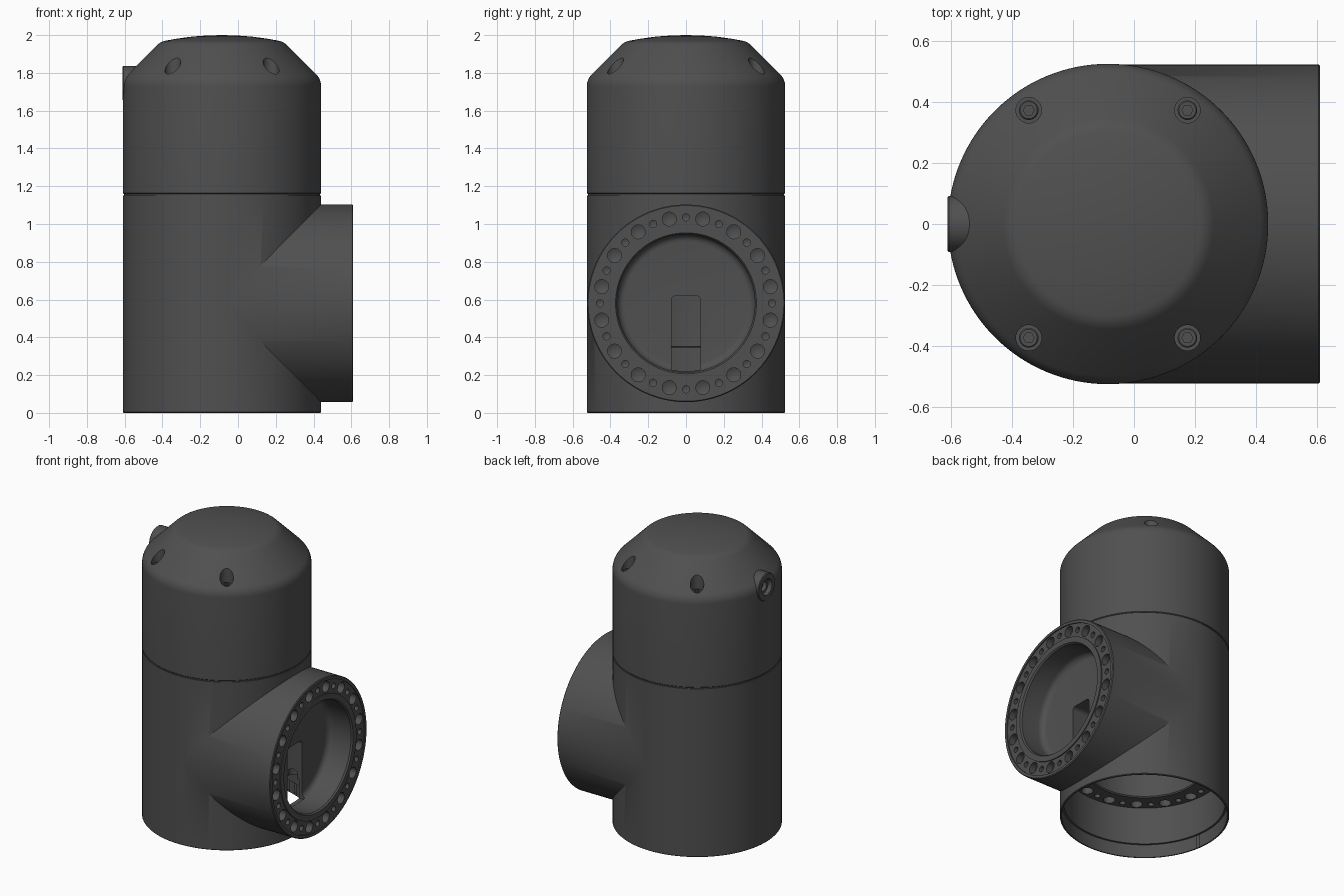
import bpy, bmesh, math
from mathutils import Matrix, Vector

if "Cube" in bpy.data.objects:
    bpy.data.objects.remove(bpy.data.objects["Cube"])

CX = -0.085          # axis of the upright housing
TZ = 0.58            # axis height of the side branch
SIDE = Matrix.Translation((0, 0, TZ)) @ Matrix.Rotation(math.pi / 2, 4, 'Y')
UP = Matrix.Translation((CX, 0, 0))

grey = bpy.data.materials.new("dark_grey")
grey.diffuse_color = (0.08, 0.08, 0.08, 1)
grey.use_nodes = True
grey.node_tree.nodes["Principled BSDF"].inputs["Base Color"].default_value = grey.diffuse_color


def add_lathe(bm, profile, matrix, steps):
    """Spin (radius, height) points about local z into a closed solid."""
    part = bmesh.new()
    vs = [part.verts.new((r, 0, h)) for r, h in profile]
    es = [part.edges.new(p) for p in zip(vs, vs[1:])]
    bmesh.ops.spin(part, geom=vs + es, cent=(0, 0, 0), axis=(0, 0, 1),
                   angle=2 * math.pi, steps=steps, use_duplicate=False)
    bmesh.ops.remove_doubles(part, verts=part.verts, dist=1e-5)
    bmesh.ops.recalc_face_normals(part, faces=part.faces)
    part.transform(matrix)
    tmp = bpy.data.meshes.new("tmp")
    part.to_mesh(tmp)
    part.free()
    bm.from_mesh(tmp)
    bpy.data.meshes.remove(tmp)


def make(name, bm):
    me = bpy.data.meshes.new(name)
    bm.to_mesh(me)
    bm.free()
    ob = bpy.data.objects.new(name, me)
    bpy.context.collection.objects.link(ob)
    me.materials.append(grey)
    return ob


def lathe(name, profile, matrix, steps=128):
    bm = bmesh.new()
    add_lathe(bm, profile, matrix, steps)
    return make(name, bm)


def boolean(ob, tool, op='DIFFERENCE'):
    tool.hide_render = True
    mod = ob.modifiers.new(op, 'BOOLEAN')
    mod.operation, mod.solver, mod.object = op, 'EXACT', tool
    bpy.context.view_layer.objects.active = ob
    bpy.ops.object.modifier_apply(modifier=mod.name)
    bpy.data.objects.remove(tool)


def bolt_circle(name, matrix, face, direction):
    """Alternating large and small conical-bottomed holes in a flange."""
    bm = bmesh.new()
    for i in range(32):
        a = i * math.pi / 16
        r, depth = (0.037, 0.045) if i % 2 else (0.019, 0.03)
        prof = [(0, -0.02 * direction), (r, -0.02 * direction),
                (r, depth * direction), (0, (depth + r * 0.5) * direction)]
        spot = Matrix.Translation((0.455 * math.cos(a), 0.455 * math.sin(a), face))
        add_lathe(bm, prof, matrix @ spot, 24)
    return make(name, bm)


def arc(cr, ch, rad, a0, a1, n=6):
    """Points of a rounded corner in a profile."""
    return [(cr + rad * math.cos(math.radians(a0 + (a1 - a0) * i / n)),
             ch + rad * math.sin(math.radians(a0 + (a1 - a0) * i / n)))
            for i in range(n + 1)]


# upright housing with the side branch
base = lathe("housing_base", [(0, 0), (0.521, 0), (0.525, 0.004), (0.525, 1.152),
                              (0.519, 1.152), (0.519, 1.159), (0, 1.159)], UP)
branch = lathe("side_branch", [(0, -0.06), (0.523, -0.06), (0.523, 0.605), (0.518, 0.61),
                               (0.5, 0.61), (0.5, 0.603), (0.41, 0.603), (0.41, 0.61),
                               (0.372, 0.61), (0, 0.61)], SIDE)
boolean(base, branch, 'UNION')

# stepped cavity open at the bottom
boolean(base, lathe("cavity_cutter", [(0, -0.1), (0.513, -0.1), (0.513, 0.09), (0.5, 0.09),
                                      (0.5, 0.345), (0.372, 0.345), (0.365, 0.352)]
                    + arc(0.325, 0.66, 0.04, 0, 90) + [(0, 0.70)], UP))

# blind bore in the branch, rounded at its floor
boolean(base, lathe("bore_cutter", [(0, 0.43)] + arc(0.325, 0.47, 0.04, -90, 0)
                    + [(0.365, 0.60), (0.377, 0.615), (0.377, 0.7), (0, 0.7)], SIDE))

# cable slot joining the bore and the cavity
bm = bmesh.new()
bmesh.ops.create_cube(bm, size=1)
bm.transform(Matrix.Translation((0.36, 0, 0.4185)) @ Matrix.Diagonal((0.18, 0.156, 0.403, 1)))
top = [e for e in bm.edges if all(v.co.z > 0.6 for v in e.verts)
       and abs(e.verts[0].co.y - e.verts[1].co.y) < 1e-4]
bmesh.ops.bevel(bm, geom=top, offset=0.025, segments=5, affect='EDGES', profile=0.5)
boolean(base, make("slot_cutter", bm))

# bolt circles of both flanges
boolean(base, bolt_circle("branch_holes", SIDE, 0.603, -1))
boolean(base, bolt_circle("bottom_holes", UP, 0.345, 1))

# domed cap
cap = lathe("cap", [(0, 1.159), (0.521, 1.159), (0.525, 1.163)]
            + arc(0.435, 1.729, 0.09, 0, 45)
            + arc(0.282, 1.882, 0.09, 45, 78)
            + [(0.24, 1.981), (0.16, 1.992), (0.08, 1.998), (0, 2.0)], UP)

# cable connector boss on the left
LEFT = Matrix.Translation((0, 0, 1.745)) @ Matrix.Rotation(-math.pi / 2, 4, 'Y')
boss = lathe("connector_boss", [(0, 0.45), (0.092, 0.45), (0.092, 0.607),
                                (0.087, 0.612), (0, 0.612)], LEFT, 48)
boolean(cap, boss, 'UNION')
boolean(cap, lathe("connector_cutter", [(0, 0.56), (0.035, 0.56), (0.035, 0.585), (0.052, 0.585),
                                        (0.06, 0.65), (0, 0.65)], LEFT, 48))

# counterbores and screws on the cap's slope
spots = [Matrix.Translation((CX + sx * 0.26, sy * 0.373, 0)) for sx in (-1, 1) for sy in (-1, 1)]
bm = bmesh.new()
for m in spots:
    add_lathe(bm, [(0, 1.755), (0.042, 1.755), (0.042, 2.1), (0, 2.1)], m, 32)
boolean(cap, make("counterbore_cutter", bm))
bm = bmesh.new()
for m in spots:
    add_lathe(bm, [(0, 1.75), (0.032, 1.75), (0.032, 1.786), (0.028, 1.79), (0, 1.79)], m, 32)
screws = make("cap_screws", bm)
bm = bmesh.new()
for m in spots:
    add_lathe(bm, [(0, 1.77), (0.018, 1.77), (0.018, 1.83), (0, 1.83)], m, 6)
boolean(screws, make("hex_cutter", bm))

# smooth shading with sharp edges kept
for ob in (base, cap, screws):
    bpy.ops.object.select_all(action='DESELECT')
    ob.select_set(True)
    bpy.context.view_layer.objects.active = ob
    bpy.ops.object.shade_smooth_by_angle(angle=math.radians(30))
